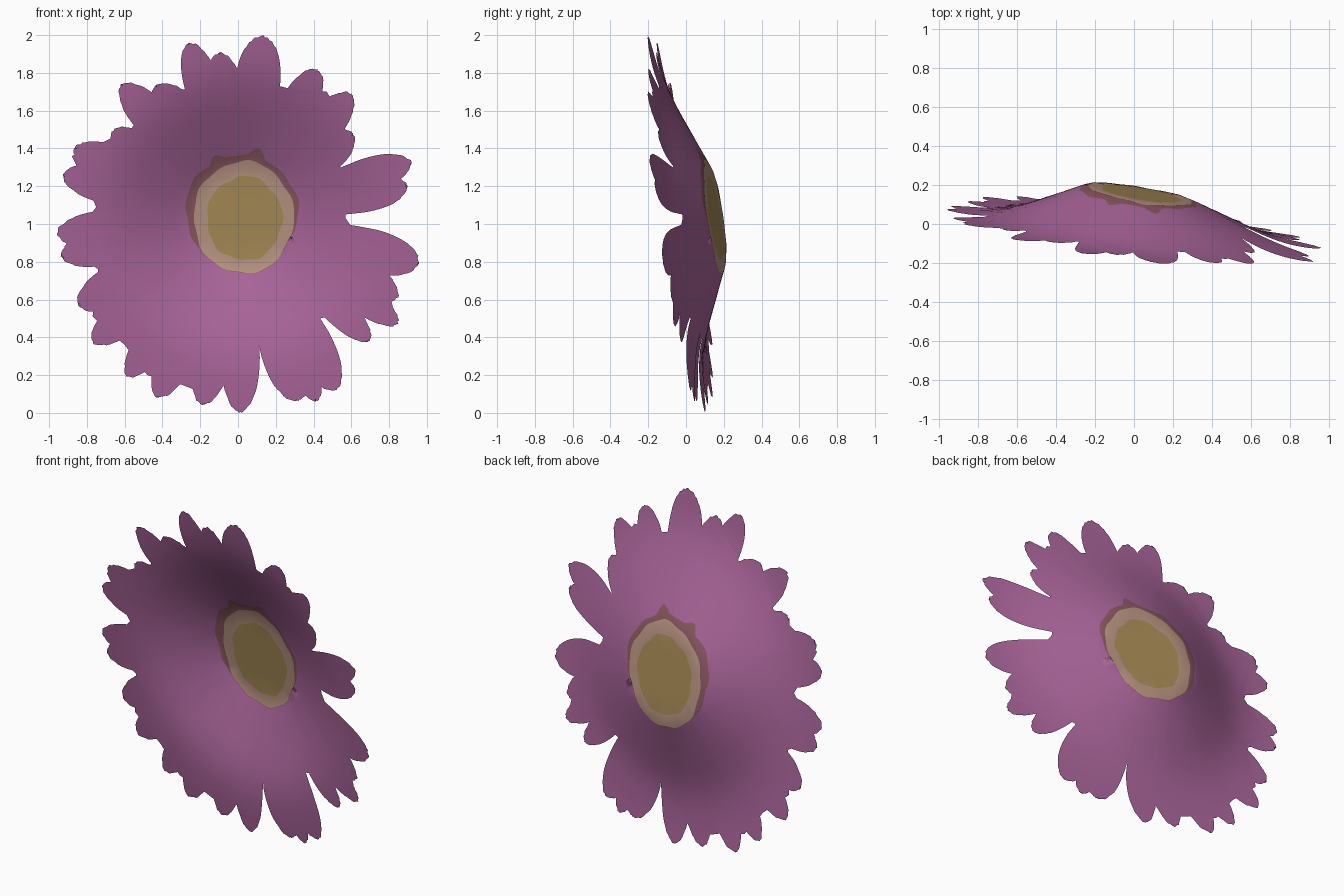
import bpy, bmesh, math, random
from mathutils import Vector

random.seed(4)
cube = bpy.data.objects.get("Cube")
if cube:
    bpy.data.objects.remove(cube)

CENTRE = Vector((0.03, 1.04))    # flower centre in x, z
DISC = 0.28                      # radius where the petals start to fold forward


def material(name, colour):
    mat = bpy.data.materials.new(name)
    mat.use_nodes = True
    mat.diffuse_color = (*colour, 1)
    mat.node_tree.nodes["Principled BSDF"].inputs["Base Color"].default_value = (*colour, 1)
    return mat


pink = material("petal pink", (0.4, 0.13, 0.325))
brown = material("reddish brown", (0.26, 0.1, 0.12))
tan = material("pale tan", (0.5, 0.31, 0.23))
olive = material("olive yellow", (0.4, 0.265, 0.095))


def on_cup(point, offset=0):
    """Lift an x, z point onto a tilted saucer: flat disc, steep wall, level rim."""
    dx, dz = point - CENTRE
    r = math.hypot(dx, dz)
    reach = 0.21 - 0.045 * dx / max(r, 0.01)
    u = 1.4 * max(0, r - DISC) / 0.68
    y = 0.155 - 0.16 * dx - 0.145 * dz - reach * u / (1 + u ** 6) ** (1 / 6)
    return (point.x, y + offset, point.y)


def finish(name, bm, mats):
    mesh = bpy.data.meshes.new(name)
    bm.to_mesh(mesh)
    bm.free()
    obj = bpy.data.objects.new(name, mesh)
    bpy.context.collection.objects.link(obj)
    for mat in mats:
        mesh.materials.append(mat)
    mesh.shade_smooth()


def half_width(t):
    """Petal outline: widens gently, then closes in a round tip."""
    if t < 0.72:
        return (t / 0.72) ** 0.5
    return max(0, 1 - ((t - 0.72) / 0.28) ** 2.2) ** 0.5


def petal(name, tip, width, offset):
    length = (tip - CENTRE).length
    u = (tip - CENTRE) / length
    v = Vector((-u.y, u.x))
    start = 0.42 / length
    bm = bmesh.new()
    rows = []
    for i in range(21):
        t = start + (1 - start) * math.sin(i / 20 * math.pi / 2)
        row = []
        for side in (-1, -0.5, 0, 0.5, 1):
            # a little raggedness near the tip
            along = t * length - (random.uniform(0, 0.012) if t > 0.9 and side else 0)
            point = CENTRE + u * along + v * (side * width * half_width(t))
            row.append(bm.verts.new(on_cup(point, offset)))
        rows.append(row)
    for low, high in zip(rows, rows[1:]):
        for i in range(4):
            bm.faces.new((low[i], low[i + 1], high[i + 1], high[i]))
    bmesh.ops.remove_doubles(bm, verts=bm.verts, dist=0.0005)
    finish(name, bm, [pink])


# Petal ends, clockwise from the top: tip x, tip z, half width
PETALS = [
    (.13, 2, .12), (.42, 1.82, .1), (.6, 1.69, .1), (.61, 1.48, .1),
    (.92, 1.33, .095), (.9, 1.2, .095), (.96, .79, .115), (.85, .61, .1),
    (.85, .47, .08), (.7, .38, .08), (.52, .12, .11), (.42, .06, .08),
    (.32, .06, .12), (.01, 0, .1), (-.19, .04, .1), (-.43, .08, .1),
    (-.59, .19, .09), (-.77, .37, .1), (-.85, .57, .11), (-.94, .83, .1),
    (-.96, .95, .1), (-.93, 1.26, .1), (-.87, 1.4, .1), (-.67, 1.49, .1),
    (-.62, 1.74, .1), (-.43, 1.74, .12), (-.26, 1.96, .095), (-.1, 1.91, .1),
]
for i, (x, z, w) in enumerate(PETALS):
    petal(f"petal_{i + 1}", Vector((x, z)), w, (i % 2 - 0.5) * 0.002)

# Notches between the petals, clockwise from the top
NOTCHES = [
    (.01, 1.78), (.26, 1.72), (.47, 1.7), (.57, 1.53), (.54, 1.33), (.57, 1.03),
    (.78, .73), (.82, .56), (.47, .51), (.1, .4), (-.12, .08), (-.3, .15),
    (-.48, .2), (-.6, .36), (-.77, .51), (-.74, .76), (-.92, .88), (-.75, 1.09),
    (-.88, 1.36), (-.7, 1.44), (-.56, 1.51), (-.44, 1.73), (-.31, 1.69), (-.08, 1.9),
]


def outline(a, middle, rx, rz, wobble):
    """Point on a ragged ellipse."""
    k = 1 + wobble * (math.sin(5 * a + 1) + 0.7 * math.sin(11 * a + rx * 40))
    return Vector((middle[0] + rx * k * math.cos(a), middle[1] + rz * k * math.sin(a)))


def column(edge):
    """Points from the seed disc out to the notch line, along one direction."""
    a = math.atan2(edge.y - CENTRE.y, edge.x - CENTRE.x)
    seed = outline(a, (.035, 1.03), .2, .222, .022)
    ring = outline(a, (.03, 1.035), .265, .297, .018)
    spike = sum(0.045 * max(0, 1 - abs(a - s) / 0.16) for s in (1.31, 2.03))
    border = outline(a, (.02, 1.07), .298 + spike, .295 + spike, .018)
    if (border - CENTRE).length < (ring - CENTRE).length * 1.01:
        border = CENTRE + (ring - CENTRE) * 1.01
    inner = CENTRE.lerp(seed, 0.5)
    steps = (.1, .25, .4, .55, .7, .85, 1)
    return [inner, seed, ring, border] + [border.lerp(edge, f) for f in steps]


# Fused flower body: seed disc, pale ring, dark border and joined petal bases
STEPS = 8
bm = bmesh.new()
columns = []
for p, q in zip(NOTCHES, NOTCHES[1:] + NOTCHES[:1]):
    for k in range(STEPS):
        points = column(Vector(p).lerp(Vector(q), k / STEPS))
        columns.append([bm.verts.new(on_cup(point)) for point in points])
bm.faces.new([c[0] for c in columns])
for left, right in zip(columns, columns[1:] + columns[:1]):
    for band in range(len(left) - 1):
        face = bm.faces.new((left[band], right[band], right[band + 1], left[band + 1]))
        face.material_index = min(band, 3)
bmesh.ops.recalc_face_normals(bm, faces=bm.faces)
finish("flower_body", bm, [olive, tan, brown, pink])
